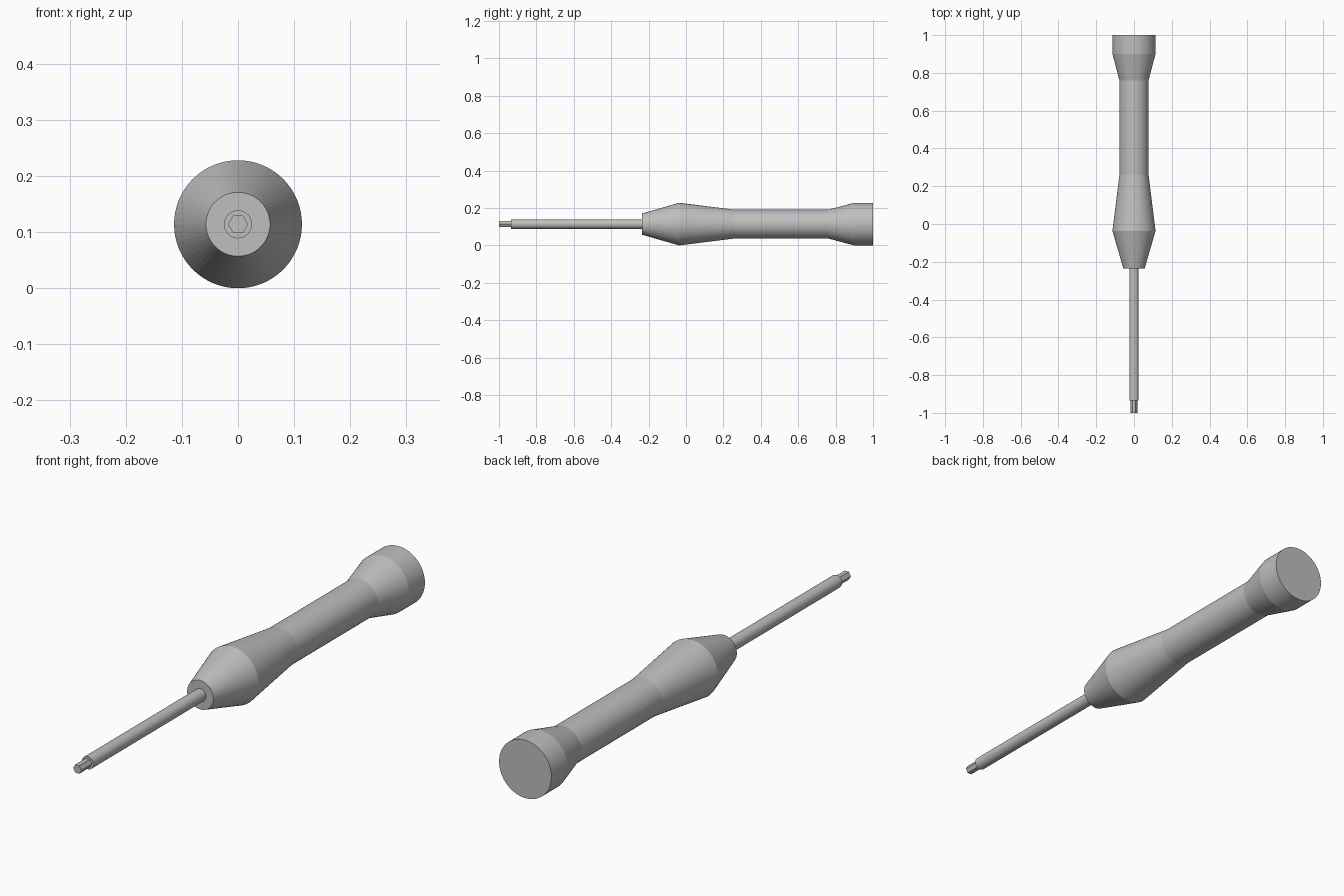
import bpy, bmesh
from math import cos, sin, tau

cube = bpy.data.objects.get("Cube")
if cube:
    bpy.data.objects.remove(cube, do_unlink=True)

AXIS_Z = 0.114  # height of the tool's long axis

grey = bpy.data.materials.new("plain grey")
grey.use_nodes = True
COLOUR = (0.52, 0.52, 0.52, 1)
grey.diffuse_color = COLOUR
grey.node_tree.nodes["Principled BSDF"].inputs["Base Color"].default_value = COLOUR


def turned(name, profile, sides):
    """Closed solid turned about the y axis from (y, radius) pairs."""
    bm = bmesh.new()
    rings = [[bm.verts.new((r * cos(tau * i / sides), y, AXIS_Z + r * sin(tau * i / sides)))
              for i in range(sides)] for y, r in profile]
    for a, b in zip(rings, rings[1:]):
        for i in range(sides):
            j = (i + 1) % sides
            bm.faces.new((a[i], a[j], b[j], b[i]))
    bm.faces.new(rings[0])
    bm.faces.new(rings[-1])
    bmesh.ops.recalc_face_normals(bm, faces=bm.faces)
    mesh = bpy.data.meshes.new(name)
    bm.to_mesh(mesh)
    bm.free()
    mesh.materials.append(grey)
    obj = bpy.data.objects.new(name, mesh)
    bpy.context.collection.objects.link(obj)
    return obj


# Waisted grip with a flared butt
turned("handle", [(-0.235, 0.057), (-0.036, 0.114), (0.26, 0.077),
                  (0.76, 0.077), (0.9, 0.114), (1.0, 0.114)], 64)
# Round shaft, seated slightly inside the handle
turned("shaft", [(-0.935, 0.025), (-0.2, 0.025)], 48)
# Hexagonal driving tip
turned("hex_tip", [(-1.0, 0.018), (-0.9, 0.018)], 6)
